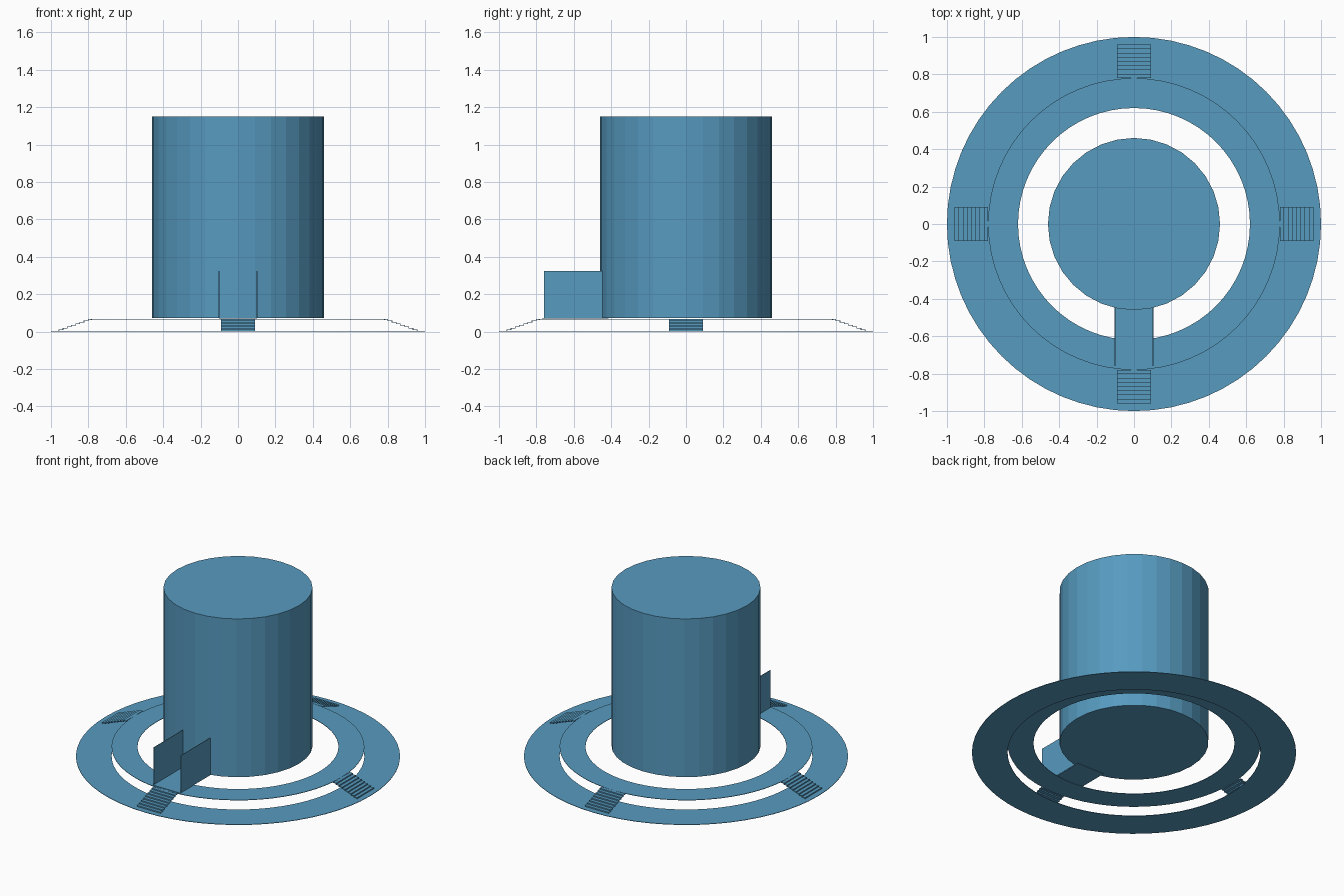
import bpy
from math import cos, sin, pi

if "Cube" in bpy.data.objects:
    bpy.data.objects.remove(bpy.data.objects["Cube"])

SIDES = 64
DECK_Z = 0.068   # height of the raised walkway

blue = bpy.data.materials.new("blue")
blue.diffuse_color = (0.095, 0.325, 0.525, 1)
blue.use_nodes = True
blue.node_tree.nodes["Principled BSDF"].inputs["Base Color"].default_value = blue.diffuse_color


def make(name, verts, faces, thickness=0.003, offset=-1):
    # thin plate: a sheet of faces thickened by a modifier
    mesh = bpy.data.meshes.new(name)
    mesh.from_pydata(verts, [], faces)
    mesh.materials.append(blue)
    mesh.update()
    ob = bpy.data.objects.new(name, mesh)
    bpy.context.collection.objects.link(ob)
    mod = ob.modifiers.new("thickness", 'SOLIDIFY')
    mod.thickness = thickness
    mod.offset = offset
    return ob


def ring(name, r_in, r_out, z):
    verts = [(r * cos(2 * pi * i / SIDES), r * sin(2 * pi * i / SIDES), z)
             for r in (r_in, r_out) for i in range(SIDES)]
    faces = [(i, SIDES + i, SIDES + (i + 1) % SIDES, (i + 1) % SIDES)
             for i in range(SIDES)]
    return make(name, verts, faces)


def sheet(name, a, b, c, d, **kw):
    return make(name, [a, b, c, d], [(0, 1, 2, 3)], **kw)


def stairs(name, angle, r_top=0.78, r_bottom=0.96, half=0.09, steps=8):
    # folded strip of treads and risers running outwards and down
    low = 0.003
    rise = (DECK_Z - low) / steps
    profile = [(r_top, DECK_Z)]
    for k in range(steps):
        r = r_top + (r_bottom - r_top) * (k + 1) / steps
        profile += [(r, DECK_Z - rise * k), (r, DECK_Z - rise * (k + 1))]
    verts = [(r, s, z) for r, z in profile for s in (-half, half)]
    faces = [(2 * i, 2 * i + 2, 2 * i + 3, 2 * i + 1)
             for i in range(len(profile) - 1)]
    ob = make(name, verts, faces, thickness=0.005)
    ob.rotation_euler.z = angle


# Flat rings: ground level and raised walkway
ring("ground_ring", 0.78, 1.0, 0.003)
ring("raised_walkway", 0.62, 0.78, DECK_Z)

# Central drum
bpy.ops.mesh.primitive_cylinder_add(vertices=32, radius=0.46, depth=1.077,
                                    location=(0, 0, 0.074 + 1.077 / 2))
drum = bpy.context.object
drum.name = "central_drum"
drum.data.materials.append(blue)

# Four flights of stairs
for i, side in enumerate(("right", "back", "left", "front")):
    stairs(side + "_stairs", i * pi / 2)

# Entrance bridge with side walls
W, F = 0.102, 0.073
sheet("bridge_floor", (-W, -0.77, F), (W, -0.77, F), (W, -0.415, F), (-W, -0.415, F))
for side, x in (("left", -W), ("right", W)):
    sheet(side + "_bridge_wall", (x, -0.76, F), (x, -0.445, F),
          (x, -0.445, 0.325), (x, -0.76, 0.325), thickness=0.004, offset=0)
